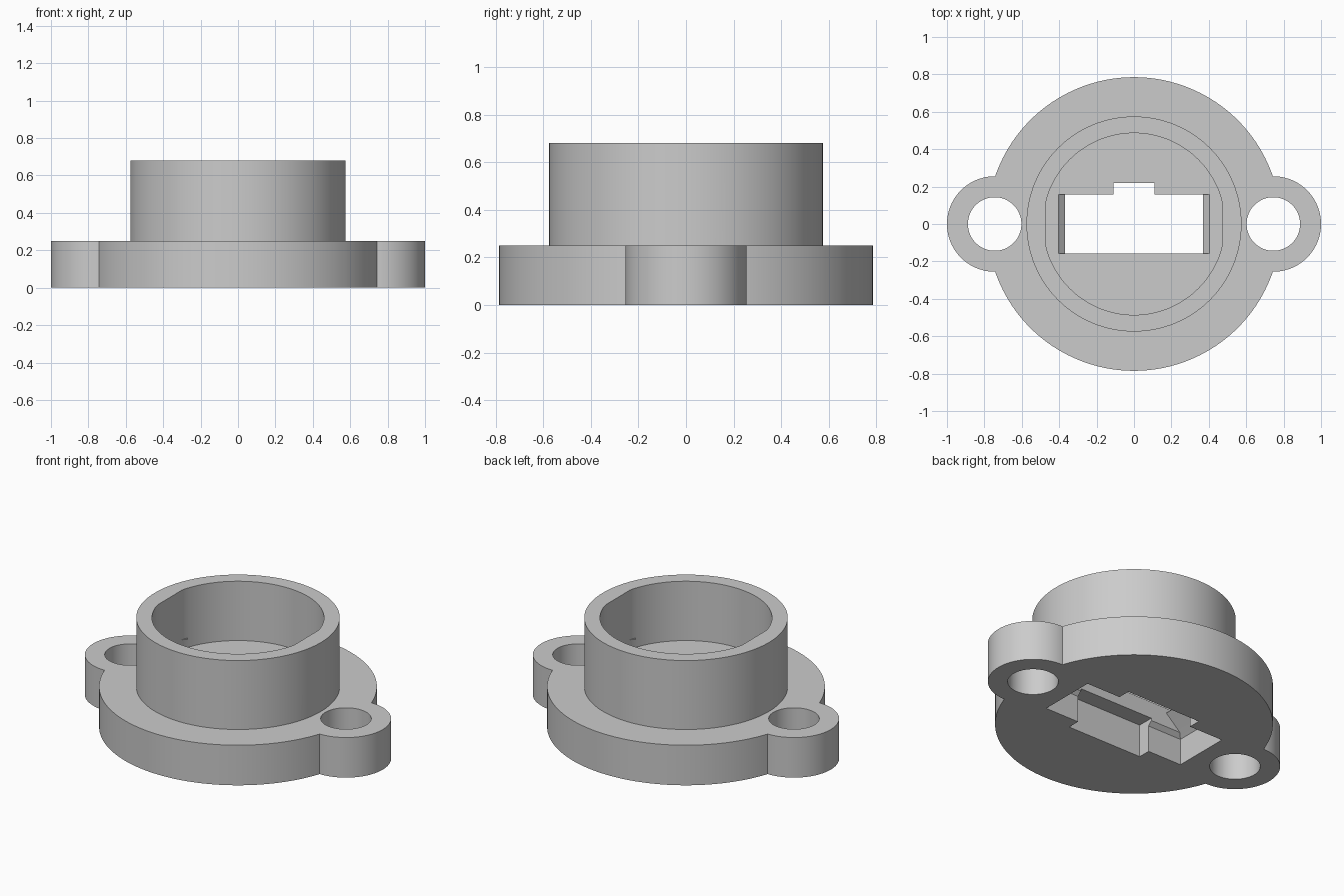
import bpy, bmesh, math

if "Cube" in bpy.data.objects:
    bpy.data.objects.remove(bpy.data.objects["Cube"], do_unlink=True)

grey = bpy.data.materials.new("plain_grey")
grey.use_nodes = True
GREY = (0.6, 0.6, 0.6, 1)
grey.diffuse_color = GREY
grey.node_tree.nodes["Principled BSDF"].inputs["Base Color"].default_value = GREY


def loft(name, rings):
    """Closed solid through matching horizontal rings of points."""
    bm = bmesh.new()
    loops = [[bm.verts.new(p) for p in ring] for ring in rings]
    n = len(loops[0])
    bm.faces.new(loops[0][::-1])
    bm.faces.new(loops[-1])
    for low, high in zip(loops, loops[1:]):
        for i in range(n):
            j = (i + 1) % n
            bm.faces.new((low[i], low[j], high[j], high[i]))
    mesh = bpy.data.meshes.new(name)
    bm.to_mesh(mesh)
    bm.free()
    mesh.materials.append(grey)
    obj = bpy.data.objects.new(name, mesh)
    bpy.context.collection.objects.link(obj)
    return obj


def cylinder(name, r, z0, z1, x=0, flat=9, n=96):
    """Upright cylinder, optionally cut off at x = +-flat."""
    def ring(z):
        pts = []
        for i in range(n):
            a = 2 * math.pi * i / n
            px = max(-flat, min(flat, r * math.cos(a)))
            pts.append((x + px, r * math.sin(a), z))
        return pts
    return loft(name, [ring(z0), ring(z1)])


def box_stack(name, sections):
    """Stack of rectangles given as (z, half width, y min, y max)."""
    return loft(name, [[(-w, a, z), (w, a, z), (w, b, z), (-w, b, z)]
                       for z, w, a, b in sections])


def combine(target, tool, operation):
    tool.hide_render = True
    mod = target.modifiers.new(operation.lower(), "BOOLEAN")
    mod.operation, mod.solver, mod.object = operation, "EXACT", tool
    bpy.context.view_layer.objects.active = target
    bpy.ops.object.modifier_apply(modifier=mod.name)
    bpy.data.objects.remove(tool, do_unlink=True)


# Flange with two screw lugs and the raised collar
LUG_X = 0.745
body = cylinder("flanged_socket", 0.785, 0, 0.25, n=160)
for side in (-1, 1):
    combine(body, cylinder("lug", 0.255, 0, 0.25, side * LUG_X), "UNION")
combine(body, cylinder("collar", 0.575, 0.1, 0.68, n=128), "UNION")

# Screw holes
for side in (-1, 1):
    combine(body, cylinder("screw_hole", 0.143, -0.1, 0.4, side * LUG_X), "DIFFERENCE")

# Collar bore with flattened sides
combine(body, cylinder("bore", 0.486, 0.31, 0.8, flat=0.47, n=128), "DIFFERENCE")

# Connector slot: wide below, pinched in the middle, flared above
combine(body, box_stack("slot", [
    (-0.1, 0.495, -0.182, 0.182),
    (0.165, 0.495, -0.182, 0.182),
    (0.19, 0.47, -0.157, 0.159),
    (0.28, 0.37, -0.157, 0.159),
    (0.37, 0.47, -0.157, 0.159)]), "DIFFERENCE")

# Side recesses under the floor, and the key notch through it
combine(body, box_stack("recess", [(-0.1, 0.26, -0.26, 0.26),
                                   (0.205, 0.26, -0.26, 0.26)]), "DIFFERENCE")
combine(body, box_stack("key_notch", [(-0.1, 0.11, 0, 0.22),
                                      (0.34, 0.11, 0, 0.22)]), "DIFFERENCE")

# Smooth round walls, crisp edges
bpy.ops.object.select_all(action="DESELECT")
body.select_set(True)
bpy.context.view_layer.objects.active = body
bpy.ops.object.shade_smooth_by_angle(angle=math.radians(20))
